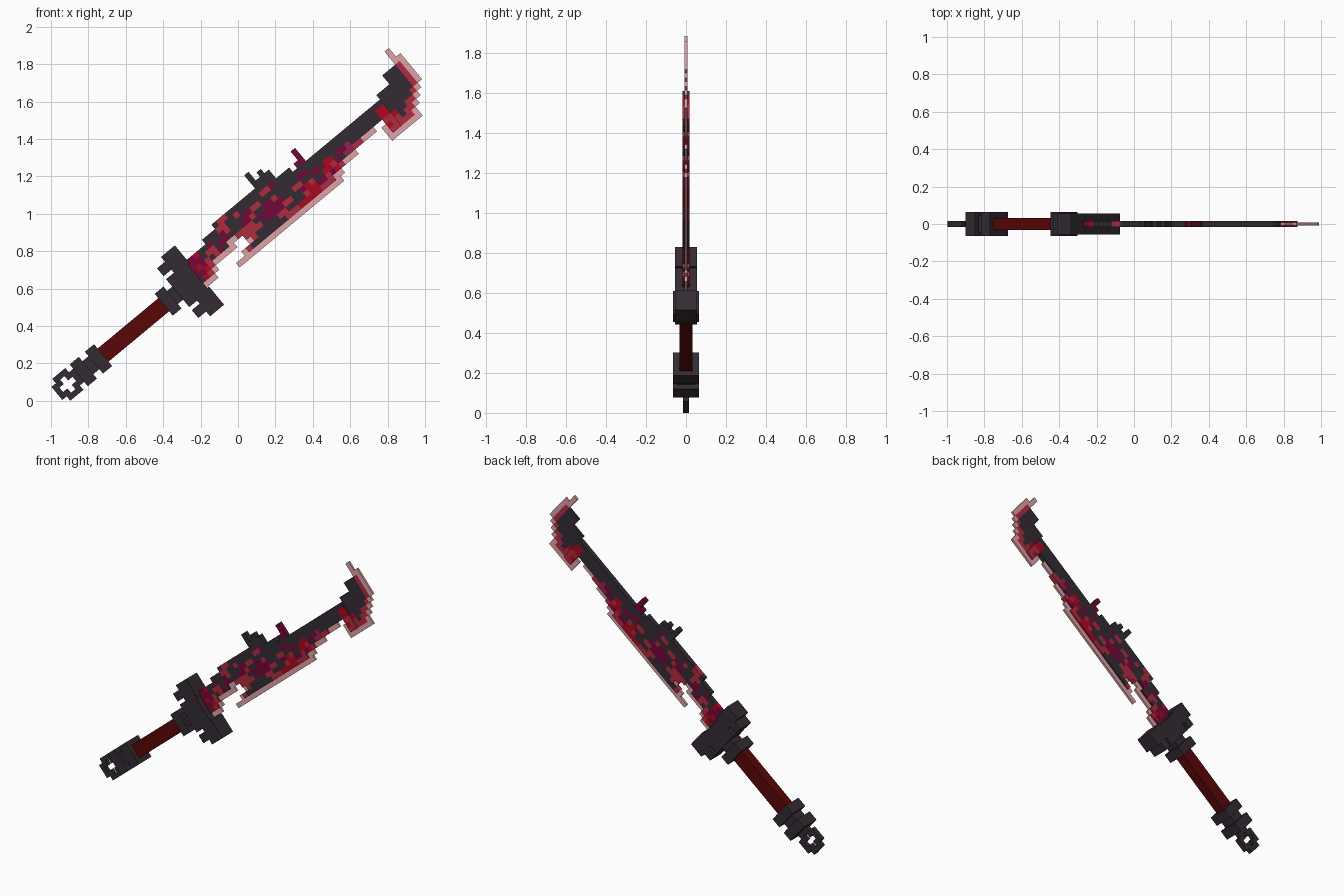
import bpy, bmesh, math
from mathutils import Matrix

cube = bpy.data.objects.get("Cube")
if cube:
    bpy.data.objects.remove(cube, do_unlink=True)

P = 0.0303  # size of one block
# Sword is laid out along its own length (u) and width (v), then tilted
TILT = Matrix.Translation((-0.91, 0, 0.088)) @ Matrix.Rotation(math.radians(-39.7), 4, 'Y')


def material(name, r, g, b):
    m = bpy.data.materials.new(name)
    m.use_nodes = True
    m.diffuse_color = (r, g, b, 1)
    m.node_tree.nodes["Principled BSDF"].inputs["Base Color"].default_value = (r, g, b, 1)
    return m


DARK = material("charcoal", .034, .025, .033)
GRIP = material("oxblood", .100, .002, .002)
CRIMSON = material("crimson", .42, .002, .014)
RED = material("red", .43, .024, .05)
MAROON = material("maroon", .17, .002, .04)
ROSE = material("rose", .30, .016, .075)
PINK = material("pale_pink", .73, .36, .39)


def build(name, mat, boxes):
    """Boxes are (u0, u1, v0, v1, half depth): block units, depth in scene units."""
    bm = bmesh.new()
    for u0, u1, v0, v1, d in boxes:
        size = Matrix.Diagonal(((u1 - u0) * P, 2 * d, (v1 - v0) * P, 1))
        place = Matrix.Translation(((u0 + u1) / 2 * P, 0, (v0 + v1) / 2 * P))
        bmesh.ops.create_cube(bm, size=1, matrix=TILT @ place @ size)
    mesh = bpy.data.meshes.new(name)
    bm.to_mesh(mesh)
    bm.free()
    mesh.materials.append(mat)
    obj = bpy.data.objects.new(name, mesh)
    bpy.context.collection.objects.link(obj)


# Pommel ring: four bars and four inner corner blocks
ring = []
for s in (-1, 1):
    lo, hi = sorted((s * 1.5, s * 2.5))
    ring += [(lo, hi, -1.5, 1.5, .015), (-1.5, 1.5, lo, hi, .015)]
    for t in (-1, 1):
        ring.append((s - .5, s + .5, t - .5, t + .5, .015))
build("pommel_ring", DARK, ring)

# Collars and the necks between them
build("pommel_collars", DARK, [(2.5, 4.6, -2.5, 2.5, .065), (6, 8.1, -2.5, 2.5, .065)])
build("pommel_neck", DARK, [(4.6, 6, -1.5, 1.5, .045)])
build("grip", GRIP, [(8.1, 22, -1.5, 1.5, .032)])
build("upper_collar", DARK, [(22, 24, -2.5, 2.5, .065)])
build("guard_neck", DARK, [(24, 26, -1.5, 1.5, .045)])

# Cross guard with matching wings
build("guard_body", DARK, [(25.2, 29.8, -3.2, 3.2, .055)])
for side, s in (("upper", 1), ("lower", -1)):
    wing = [(27, 30.2, 2.6, 6.8), (25.2, 27, 3.9, 5.7)]
    build(side + "_guard_wing", DARK,
          [(a, b, *sorted((s * c, s * d)), .055) for a, b, c, d in wing])

# Blade pattern, one letter per block, tip on the right:
# D charcoal, C crimson, R red, M maroon, O rose, P pink
G = "." * 10
BLADE = [
    G + G + G + G + "...........P.",
    G + "........D." + G + G + "...........P.",
    G + "........D." + "D........." + G + "...........PP",
    G + "........DD" + "DD.....M.." + G + "........DDDRP",
    "........DR" + "RDDDDDDDDD" + "DD.....M.." + G + "........DDDRP",
    ".....DDDRR" + "DDRDDDDDRR" + "MDDDD.MM.." + G + ".....DDDDDDRP",
    "MMCDDMDDMR" + "DDDMMRRDDD" + "DDDDDDDDDD" + "DDDDDDDDDD" + "DDDDDDDDDDDRP",
    "MMMDRRDMMD" + "DDMMRDDMMR" + "DDDDDMMDDD" + "DDDDDDDDDD" + "DDDCCDDDDDDRP",
    "MCMRDRMDPP" + "RRRRDMMMMM" + "MDDRRDDMMD" + "CCDMMODDDD" + "DDDCCDDDDDRP.",
    "MMCRPPPPP." + ".RRRRDMMMM" + "RRDDMCRDDC" + "CRMDOORRPP" + "P..RRCDDRRP..",
    "DCRP......" + ".PRDDDDDRR" + "DDDDRCCMMR" + "MCRPPP...." + "..PCRRDRRP...",
    "PPP......P" + "RDDDDDDDDR" + "RRCCCCCRRR" + "PP........" + "..PRRRRRP....",
    ".......PPP" + "PPPPPPPPPP" + "PPPPPPPPPP" + "P........." + "..PPPPPPP....",
]
START, TOP, HEAD = 29.5, 8.5, 74.5  # first column, top row, start of the thin head
PARTS = {"D": ("blade_core", DARK), "C": ("blade_bright_veins", CRIMSON),
         "R": ("blade_red_veins", RED), "M": ("blade_deep_veins", MAROON),
         "O": ("blade_rose_veins", ROSE), "P": ("blade_edge", PINK)}

for letter, (name, mat) in PARTS.items():
    boxes = []
    for r, row in enumerate(BLADE):
        v = TOP - r
        for c, cell in enumerate(row):
            if cell == letter:
                thin = letter == "P" or c + START >= HEAD
                boxes.append((c + START, c + START + 1, v, v + 1, .007 if thin else .017))
    build(name, mat, boxes)
